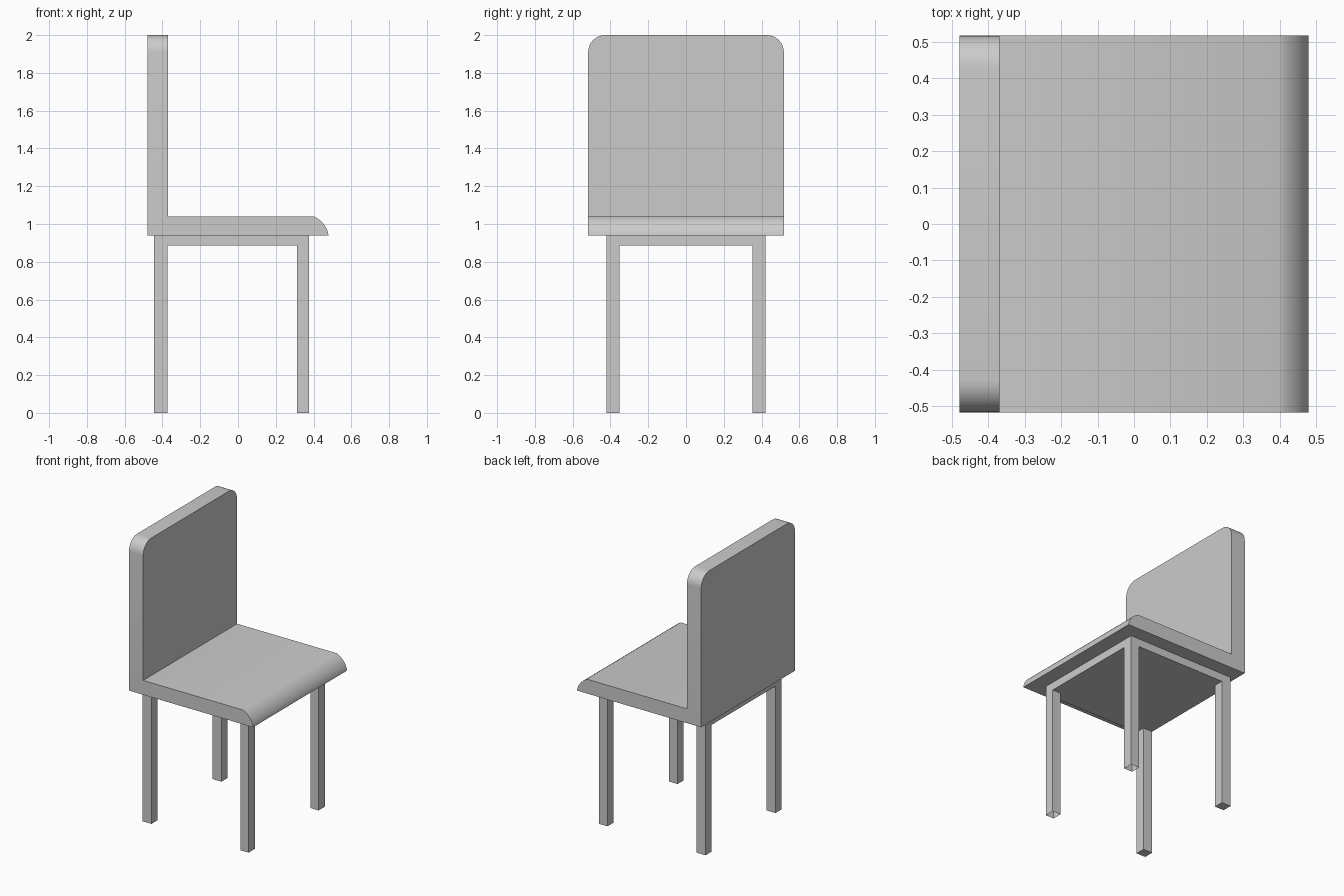
import bpy, bmesh
from math import radians, cos, sin

if "Cube" in bpy.data.objects:
    bpy.data.objects.remove(bpy.data.objects["Cube"])


def add_object(name, bm):
    bmesh.ops.recalc_face_normals(bm, faces=bm.faces)
    mesh = bpy.data.meshes.new(name)
    bm.to_mesh(mesh)
    bm.free()
    obj = bpy.data.objects.new(name, mesh)
    bpy.context.collection.objects.link(obj)
    return obj


def extrude(bm, faces, vec):
    geom = bmesh.ops.extrude_face_region(bm, geom=faces)["geom"]
    verts = [g for g in geom if isinstance(g, bmesh.types.BMVert)]
    bmesh.ops.translate(bm, verts=verts, vec=vec)
    return [g for g in geom if isinstance(g, bmesh.types.BMFace)]


# Seat and back: one L-shaped side profile with a rounded front lip
W = 0.518
R, CX, CZ = 0.136, 0.347, 0.915
lip = [(CX + R * cos(radians(a)), CZ + R * sin(radians(a)))
       for a in [67 - 7 * i for i in range(9)]]
lip[-1] = (0.479, 0.94)
profile = [(-0.48, 0.94), (-0.48, 2.0), (-0.37, 2.0), (-0.37, 1.04)] + lip
bm = bmesh.new()
side = bm.faces.new([bm.verts.new((x, -W, z)) for x, z in profile])
extrude(bm, [side], (0, 2 * W, 0))

# Rounded top corners of the back
corners = [e for e in bm.edges
           if all(v.co.z > 1.99 for v in e.verts)
           and abs(e.verts[0].co.y - e.verts[1].co.y) < 0.01]
bmesh.ops.bevel(bm, geom=corners, offset=0.09, segments=8,
                profile=0.5, affect='EDGES')
seat = add_object("seat_and_back", bm)
bpy.context.view_layer.objects.active = seat
seat.select_set(True)
bpy.ops.object.shade_smooth_by_angle(angle=radians(30))

# Base: solid slab under the seat, its four corner cells pulled down as legs
xs = [-0.445, -0.374, 0.312, 0.376]
ys = [-0.42, -0.352, 0.352, 0.42]
SLAB, TOP = 0.885, 0.94
bm = bmesh.new()
grid = [[bm.verts.new((x, y, TOP)) for y in ys] for x in xs]
cells = {(i, j): bm.faces.new((grid[i][j], grid[i + 1][j],
                               grid[i + 1][j + 1], grid[i][j + 1]))
         for i in range(3) for j in range(3)}
bottom = extrude(bm, list(cells.values()), (0, 0, SLAB - TOP))
feet = []
for f in bottom:
    c = f.calc_center_median()
    if abs(c.x) > 0.2 and abs(c.y) > 0.2:
        feet.append(f)
for f in feet:
    extrude(bm, [f], (0, 0, -SLAB))
bmesh.ops.recalc_face_normals(bm, faces=bm.faces)

# The two front legs are open at the foot
open_feet = [f for f in bm.faces
             if f.calc_center_median().z < 0.01 and f.calc_center_median().x > 0]
bmesh.ops.delete(bm, geom=open_feet, context='FACES_ONLY')
add_object("legs_and_frame", bm)
